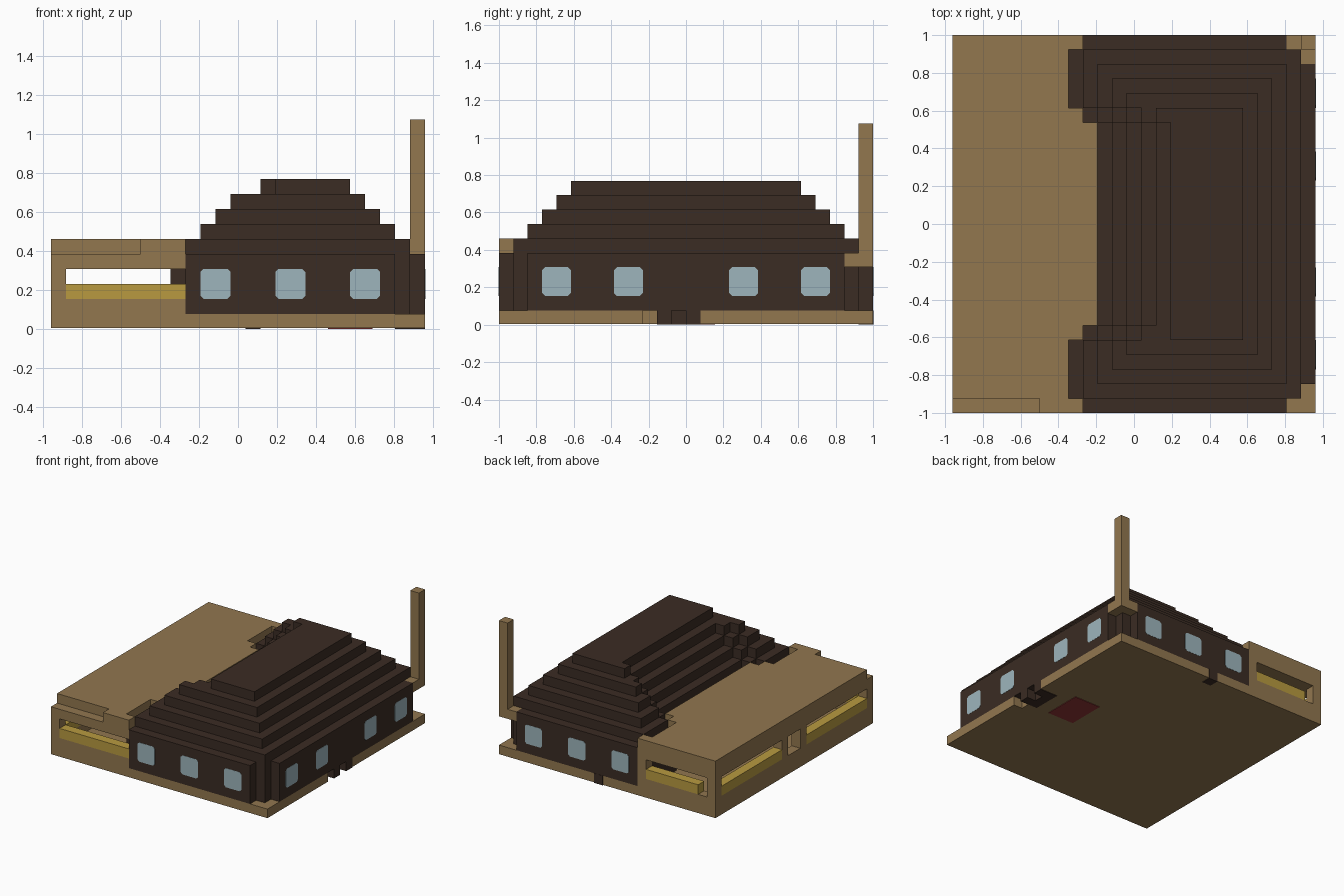
import bpy, bmesh
from mathutils import Vector

if "Cube" in bpy.data.objects:
    bpy.data.objects.remove(bpy.data.objects["Cube"], do_unlink=True)

U = 1 / 13  # block size


def material(name, r, g, b):
    m = bpy.data.materials.new(name)
    m.use_nodes = True
    m.diffuse_color = (r, g, b, 1)
    bsdf = m.node_tree.nodes["Principled BSDF"]
    bsdf.inputs["Base Color"].default_value = (r, g, b, 1)
    bsdf.inputs["Roughness"].default_value = 0.9
    return m


TAN = material("tan", 0.287, 0.184, 0.078)
BROWN = material("dark brown", 0.043, 0.025, 0.017)
GOLD = material("gold", 0.479, 0.323, 0.051)
GLASS = material("pale blue", 0.337, 0.462, 0.503)
RED = material("dark red", 0.28, 0.036, 0.036)


def finish(name, bm, mat):
    bmesh.ops.recalc_face_normals(bm, faces=bm.faces)
    mesh = bpy.data.meshes.new(name)
    bm.to_mesh(mesh)
    bm.free()
    mesh.materials.append(mat)
    obj = bpy.data.objects.new(name, mesh)
    bpy.context.collection.objects.link(obj)
    return obj


def point(x, y, z):
    return Vector(((x - 12.5) * U, (y - 13) * U, z * U))


def blocks(name, mat, boxes):
    """Boxes given as x range, y range, z range on the block grid."""
    bm = bmesh.new()
    for x0, x1, y0, y1, z0, z1 in boxes:
        lo, hi = point(x0, y0, z0), point(x1, y1, z1)
        for v in bmesh.ops.create_cube(bm, size=1)["verts"]:
            v.co = Vector([hi[i] if v.co[i] > 0 else lo[i] for i in range(3)])
    return finish(name, bm, mat)


def window(name, side, along):
    """Thin pane with clipped corners, on the front, back or left wall."""
    c = 0.2
    outline = [(c, 0), (2 - c, 0), (2, c), (2, 2 - c),
               (2 - c, 2), (c, 2), (0, 2 - c), (0, c)]
    spot = {"front": lambda a, z, d: point(a, -d, z),
            "back": lambda a, z, d: point(a, 26 + d, z),
            "left": lambda a, z, d: point(25 + d, a, z)}[side]
    bm = bmesh.new()
    rings = [[bm.verts.new(spot(along + a, 2 + z, d)) for a, z in outline]
             for d in (-0.04, 0.02)]
    for ring in rings:
        bm.faces.new(ring)
    for i in range(8):
        j = (i + 1) % 8
        bm.faces.new((rings[0][i], rings[0][j], rings[1][j], rings[1][i]))
    return finish(name, bm, GLASS)


# Ground slab, notched at the doorway
B = 0.05
blocks("base", TAN, [(0, 23, 0, 26, B, 1), (23, 25, 0, 10, B, 1),
                     (23, 25, 14, 26, B, 1), (23, 24, 10, 11, B, 1)])
blocks("door_step", BROWN, [(23, 25, 11, 12, 0, 1), (23, 24, 12, 13, 0, 1),
                            (23, 25, 13, 14, 0, 1)])
blocks("back_post_foot", BROWN, [(13, 14, 25, 26.02, 0, 1)])
blocks("red_mat", RED, [(18.5, 21.5, 11, 15, 0, 0.1)])

# Lower house walls: y range and x range of each band
bands = [(0, 1, 9, 23), (1, 2, 8, 24), (2, 5, 8, 25), (5, 6, 9, 25),
         (6, 20, 10, 25), (20, 21, 9, 25), (21, 24, 8, 25),
         (24, 25, 8, 24), (25, 26, 9, 23)]
blocks("house_walls", BROWN, [(x0, x1, y0, y1, 1, 5) for y0, y1, x0, x1 in bands])

# Stepped roof, hollowed on the terrace side
for k in range(5, 10):
    y0, y1, x0, x1 = k - 4, 30 - k, k + 4, 29 - k
    tier = [(x0 + 2, x1, 6, 20, k, k + 1), (x0 + 1, x1, 20, 21, k, k + 1),
            (x0 + (2 if k == 9 else 1), x1, 5, 6, k, k + 1)]
    if k < 9:
        tier += [(x0, x1, y0, 5, k, k + 1), (x0, x1, 21, y1, k, k + 1)]
    blocks(f"roof_tier_{k - 4}", BROWN, tier)

# Flat terrace roof, cut back along the house
terrace = [(0, x0, y0, y1, 4, 5 if y0 == 0 else 6) for y0, y1, x0, x1 in bands]
terrace.append((6, 9, 0, 1, 5, 6))
blocks("terrace_roof", TAN, terrace)

# Terrace parapet and posts
blocks("terrace_parapet", TAN, [(0, 9, 0, 1, 1, 2), (0, 9, 25, 26, 1, 2),
                                (0, 1, 1, 25, 1, 2)])
posts = [(0, 1, y, y + 1, 2, 4) for y in (0, 11, 14, 25)]
posts.append((8, 9, 25, 26, 2, 4))
blocks("terrace_posts", TAN, posts)

# Gold rails in the openings
blocks("front_rail", GOLD, [(1, 9, 0, 1, 2, 3)])
blocks("back_rail", GOLD, [(2, 8, 25, 26, 2, 3)])
blocks("side_rails", GOLD, [(0, 1, 1, 11, 2, 3), (0, 1, 15, 25, 2, 3)])

# Chimney on its corner ledge
blocks("chimney_ledge", TAN, [(23, 25, 25, 26, 4, 5), (24, 25, 24, 25, 4, 5)])
blocks("chimney", TAN, [(24, 25, 25, 26, 5, 14)])

# Windows
for n, x in enumerate((10, 15, 20), 1):
    window(f"front_window_{n}", "front", x)
    window(f"back_window_{n}", "back", x)
for n, y in enumerate((3, 8, 16, 21), 1):
    window(f"left_window_{n}", "left", y)
